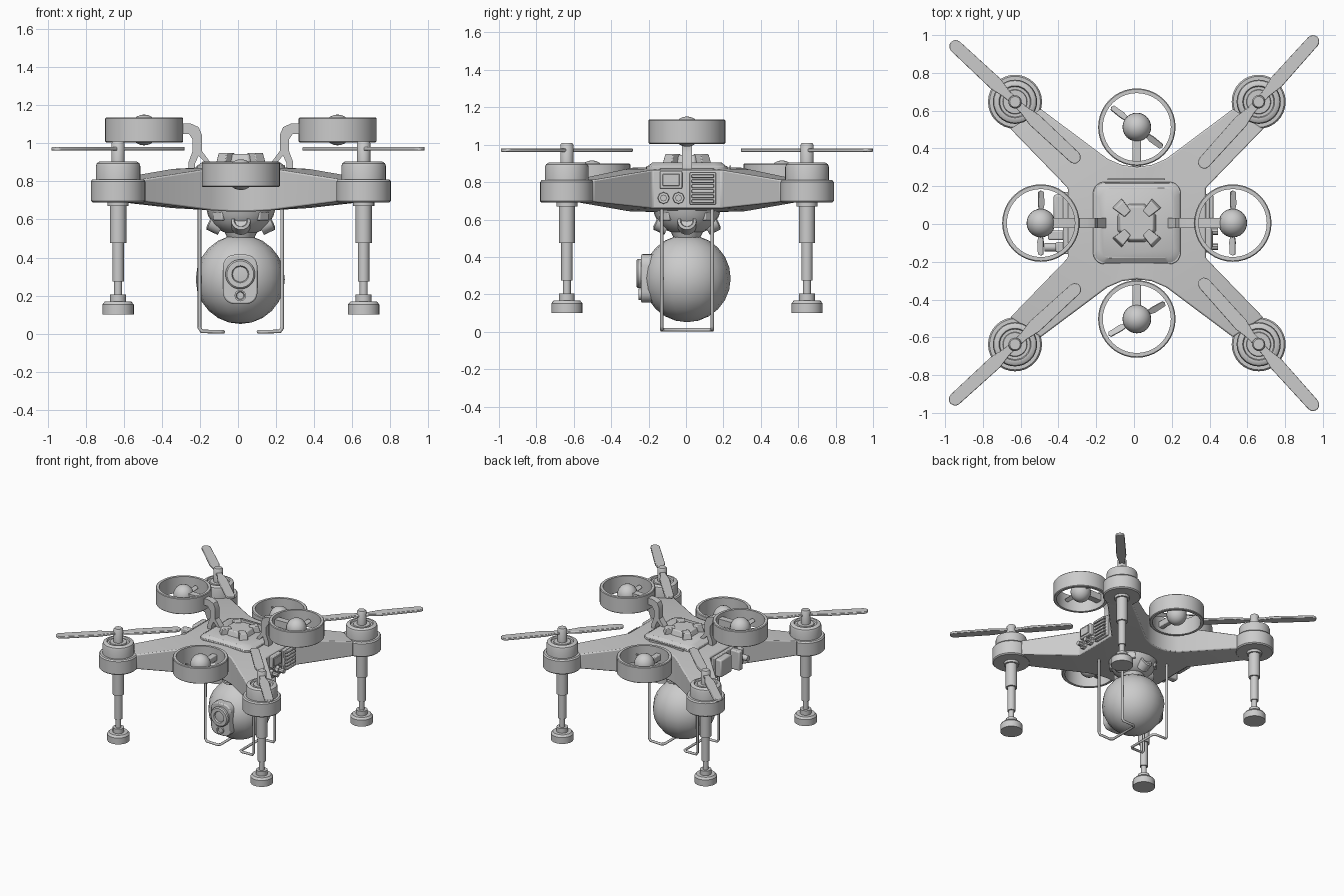
import bpy, bmesh, math
from mathutils import Matrix, Vector

if "Cube" in bpy.data.objects:
    bpy.data.objects.remove(bpy.data.objects["Cube"])

CX, CY = 0.015, 0.005          # hull axis
grey = bpy.data.materials.new("plain_grey")
grey.diffuse_color = (0.6, 0.6, 0.6, 1)
grey.use_nodes = True
grey.node_tree.nodes["Principled BSDF"].inputs["Base Color"].default_value = grey.diffuse_color


def finish(name, bm, smooth=True, mat=None, bevel=0):
    if mat:
        bm.transform(mat)
    bm.transform(Matrix.Translation((CX, CY, 0)))
    bmesh.ops.recalc_face_normals(bm, faces=bm.faces)
    me = bpy.data.meshes.new(name)
    bm.to_mesh(me)
    bm.free()
    me.materials.append(grey)
    ob = bpy.data.objects.new(name, me)
    bpy.context.collection.objects.link(ob)
    if bevel:
        m = ob.modifiers.new("bevel", 'BEVEL')
        m.width, m.segments, m.limit_method = bevel, 2, 'ANGLE'
    if smooth:
        bpy.ops.object.select_all(action='DESELECT')
        ob.select_set(True)
        bpy.context.view_layer.objects.active = ob
        bpy.ops.object.shade_smooth_by_angle(angle=math.radians(35))
    return ob


def lathe(name, prof, loc=(0, 0, 0), n=32, closed=False, rot=None):
    """Spin (radius, z) points about z."""
    bm = bmesh.new()
    vs = [bm.verts.new((r, 0, z)) for r, z in prof]
    pairs = list(zip(vs, vs[1:])) + ([(vs[-1], vs[0])] if closed else [])
    es = [bm.edges.new(p) for p in pairs]
    bmesh.ops.spin(bm, geom=vs + es, cent=(0, 0, 0), axis=(0, 0, 1),
                   angle=2 * math.pi, steps=n)
    bmesh.ops.remove_doubles(bm, verts=bm.verts, dist=1e-5)
    return finish(name, bm, mat=Matrix.Translation(loc) @ (rot or Matrix()))


def prism(name, pts, z0, z1, mat=None, scale=1, bevel=0):
    """Extrude an outline from z0 to z1, top scaled for a taper."""
    bm = bmesh.new()
    lo = [bm.verts.new((x, y, z0)) for x, y in pts]
    hi = [bm.verts.new((x * scale, y * scale, z1)) for x, y in pts]
    bm.faces.new(lo)
    bm.faces.new(hi)
    for i in range(len(pts)):
        j = (i + 1) % len(pts)
        bm.faces.new((lo[i], lo[j], hi[j], hi[i]))
    return finish(name, bm, mat=mat, bevel=bevel)


def box(name, x, y, z, bevel=0.006):
    return prism(name, [(x[0], y[0]), (x[1], y[0]), (x[1], y[1]), (x[0], y[1])],
                 z[0], z[1], bevel=bevel)


def rounded(hx, hy, r, n=5):
    pts = []
    for q, (sx, sy) in enumerate([(1, 1), (-1, 1), (-1, -1), (1, -1)]):
        for i in range(n + 1):
            a = math.radians(90 * (q + i / n))
            pts.append((sx * (hx - r) + r * math.cos(a), sy * (hy - r) + r * math.sin(a)))
    return pts


def tube(name, pts, r):
    cu = bpy.data.curves.new(name, 'CURVE')
    cu.dimensions, cu.bevel_depth, cu.bevel_resolution = '3D', r, 2
    cu.use_fill_caps = True
    sp = cu.splines.new('POLY')
    sp.points.add(len(pts) - 1)
    for p, c in zip(sp.points, pts):
        p.co = (c[0] + CX, c[1] + CY, c[2], 1)
    cu.materials.append(grey)
    bpy.context.collection.objects.link(bpy.data.objects.new(name, cu))


FRONT = Matrix.Rotation(math.pi / 2, 4, 'X')       # local z faces -y
SIDE = Matrix.Rotation(math.pi / 2, 4, 'Y')        # local z faces +x

# Hull: core with four tapering arms (x, y, bottom z, top z for one quarter)
quarter = [(0.365, 0.185, 0.66, 0.865), (0.67, 0.50, 0.695, 0.812),
           (0.51, 0.605, 0.695, 0.812), (0.155, 0.34, 0.648, 0.868),
           (0.08, 0.308, 0.643, 0.875)]
bm = bmesh.new()
quads = []
for sx, sy in [(1, 1), (-1, 1), (-1, -1), (1, -1)]:
    lo = [bm.verts.new((x * sx, y * sy, a)) for x, y, a, b in quarter]
    hi = [bm.verts.new((x * sx, y * sy, b)) for x, y, a, b in quarter]
    for ring in (lo, hi):
        bm.faces.new((ring[0], ring[1], ring[3]))
        bm.faces.new((ring[1], ring[2], ring[3]))
    for i in range(4):
        bm.faces.new((lo[i], lo[i + 1], hi[i + 1], hi[i]))
    quads.append((lo, hi))
mids = {}
for sy in (1, -1):
    mids[sy] = [bm.verts.new((0, 0.297 * sy, z)) for z in (0.642, 0.877)]
for k in (0, 1):
    q = [p[k] for p in quads]
    c = bm.verts.new((0, 0, (0.64, 0.885)[k]))
    loop = [q[0][0], q[0][3], q[0][4], mids[1][k], q[1][4], q[1][3], q[1][0],
            q[2][0], q[2][3], q[2][4], mids[-1][k], q[3][4], q[3][3], q[3][0]]
    for i in range(len(loop)):
        bm.faces.new((loop[i], loop[(i + 1) % len(loop)], c))
for a, b in ((0, 3), (1, 2)):
    (la, ha), (lb, hb) = quads[a], quads[b]
    bm.faces.new((la[0], lb[0], hb[0], ha[0]))
for k, sy in ((0, 1), (1, 1), (2, -1), (3, -1)):
    lo, hi = quads[k]
    bm.faces.new((lo[4], mids[sy][0], mids[sy][1], hi[4]))
finish("hull", bm, bevel=0.008)

# Top hatch and its clipped cap
prism("hatch_base", rounded(0.232, 0.218, 0.06), 0.86, 0.885, bevel=0.004)
prism("hatch_lid", rounded(0.225, 0.21, 0.06), 0.885, 0.905, scale=0.88)
oct_pts = [(0.112 * math.cos(a), 0.112 * math.sin(a)) for a in
           [math.radians(22.5 + 45 * i) for i in range(8)]]
prism("hatch_cap", oct_pts, 0.90, 0.945, scale=0.85, bevel=0.006)
for i in range(4):
    prism("cap_clip", [(0.075, -0.025), (0.15, -0.035), (0.15, 0.035), (0.075, 0.025)],
          0.90, 0.95, Matrix.Rotation(math.radians(45 + 90 * i), 4, 'Z'), scale=0.9, bevel=0.005)
box("rear_seam", (-0.155, 0.15), (0.228, 0.235), (0.86, 0.888), 0)

# Corner units: pod, motor, leg, propeller
pod = [(0, 0.69), (0.135, 0.69), (0.143, 0.698), (0.143, 0.80), (0.135, 0.81), (0, 0.81)]
motor = [(0, 0.80), (0.117, 0.80), (0.117, 0.88), (0.112, 0.895), (0.098, 0.904),
         (0.085, 0.904), (0.08, 0.892), (0.065, 0.892), (0.062, 0.90), (0.035, 0.90),
         (0.035, 1.0), (0.028, 1.01), (0, 1.01)]
leg = [(0, 0.70), (0.056, 0.70), (0.056, 0.67), (0.043, 0.67), (0.043, 0.475), (0.03, 0.475),
       (0.03, 0.275), (0.021, 0.275), (0.021, 0.205), (0.042, 0.205), (0.042, 0.168),
       (0.07, 0.168), (0.083, 0.152), (0.083, 0.10), (0, 0.10)]
blade = [(0, -0.022), (0.06, -0.022), (0.14, -0.037), (0.43, -0.034)]
tip = [(0.43 + 0.034 * math.cos(a), 0.034 * math.sin(a)) for a in
       [math.radians(-60 + 30 * i) for i in range(5)]]
outline = blade + tip + [(x, -y) for x, y in reversed(blade)][:-1]
outline = outline[1:] + [(-x, -y) for x, y in outline[1:]]
for sx, sy, ang in [(1, 1, 48), (-1, 1, 137), (-1, -1, 222.5), (1, -1, 312)]:
    at = (0.645 * sx, 0.642 * sy, 0)
    lathe("motor_pod", pod, at)
    lathe("motor", motor, at)
    lathe("landing_leg", leg, at, n=24)
    prism("propeller", outline, 0.962, 0.98,
          Matrix.Translation(at) @ Matrix.Rotation(math.radians(ang), 4, 'Z'), bevel=0.004)

# Ducted fans: ring, round hub, two thin blades
ring = [(0.18, -0.065), (0.2, -0.065), (0.205, -0.06), (0.205, 0.06), (0.2, 0.065), (0.18, 0.065)]
ball = [(math.sin(math.pi * i / 12), -math.cos(math.pi * i / 12)) for i in range(13)]
fan_blade = [(0.05, -0.008), (0.10, -0.02), (0.165, -0.016), (0.172, 0),
             (0.165, 0.014), (0.10, 0.016), (0.05, 0.008)]
for x, y, z, ang in [(0, 0.508, 0.835, 142), (0, -0.508, 0.835, 30),
                     (-0.508, 0, 1.07, 90), (0.508, 0, 1.07, 90)]:
    lathe("fan_duct", ring, (x, y, z), 40, closed=True)
    lathe("fan_hub", [(0.076 * r, 0.081 * h) for r, h in ball], (x, y, z), 24)
    for k in (0, 180):
        prism("fan_blade", fan_blade, -0.004, 0.004, Matrix.Translation((x, y, z)) @
              Matrix.Rotation(math.radians(ang + k), 4, 'Z') @ Matrix.Rotation(0.5, 4, 'X'))

# Fan supports
for s in (1, -1):
    box("end_fan_strut", (-0.022, 0.022), sorted((0.26 * s, 0.46 * s)), (0.80, 0.85))
    arm = [(0.46, 1.105), (0.262, 1.103), (0.222, 1.085), (0.205, 1.045), (0.205, 0.96),
           (0.157, 0.895), (0.185, 0.895), (0.222, 0.935), (0.24, 0.895), (0.24, 0.85),
           (0.275, 0.85), (0.275, 0.90), (0.253, 0.96), (0.253, 1.02), (0.273, 1.05), (0.46, 1.05)]
    prism("side_fan_bracket", [(x * s, z) for x, z in arm], -0.026, 0.026, FRONT)

# Gimbal bowl with sensor ports and tabs
lathe("gimbal_bowl", [(0, 0.65), (0.18, 0.65), (0.172, 0.62), (0.15, 0.58), (0.115, 0.545),
                      (0.085, 0.532), (0.07, 0.50), (0, 0.50)], n=24)
port = [(0, -0.05), (0.05, -0.05), (0.05, 0.015), (0.036, 0.022), (0.03, 0.012), (0, 0.012)]
for i in range(4):
    turn = Matrix.Rotation(i * math.pi / 2, 4, 'Z')
    lathe("sensor_port", port, turn @ Vector((0, -0.145, 0.585)), 20,
          rot=turn @ Matrix.Rotation(math.radians(65), 4, 'X'))
    prism("bowl_tab", [(0.09, -0.035), (0.175, -0.035), (0.175, 0.035), (0.09, 0.035)], 0.595, 0.64,
          Matrix.Rotation(math.radians(45 + 90 * i), 4, 'Z'), bevel=0.006)

# Camera ball, lens plate and lenses
lathe("camera_ball", [(0.234 * r, 0.234 * h) for r, h in ball], (-0.003, 0, 0.285), 16)
at = Matrix.Translation((-0.003, 0, 0.285)) @ FRONT
prism("lens_plate", rounded(0.09, 0.13, 0.06), 0.17, 0.245, at, bevel=0.008)
lathe("main_lens", [(0, 0.2), (0.078, 0.2), (0.078, 0.262), (0.07, 0.27), (0.045, 0.27),
                    (0.04, 0.258), (0, 0.262)], (-0.003, 0, 0.312), 28, rot=FRONT)
lathe("small_lens", [(0, 0.2), (0.03, 0.2), (0.03, 0.258), (0.022, 0.258), (0.018, 0.25), (0, 0.25)],
      (-0.003, 0, 0.20), 20, rot=FRONT)

# Guard loops around the camera
for s in (1, -1):
    side = [(0.217, 0.135, 0.66), (0.217, 0.135, 0.03), (0.205, 0.135, 0.012), (0.11, 0.135, 0.01),
            (0.092, 0.12, 0.01)]
    path = side + [(x, -y, z) for x, y, z in reversed(side)]
    tube("camera_guard", [(x * s, y, z) for x, y, z in path], 0.01)

# Right panel: screen, knobs and vent louvres
box("screen_frame", (0.35, 0.395), (-0.145, -0.025), (0.765, 0.858))
box("screen", (0.39, 0.402), (-0.13, -0.04), (0.78, 0.843), 0.003)
for y in (-0.125, -0.045):
    lathe("knob", [(0, 0), (0.032, 0), (0.03, 0.03), (0.018, 0.03), (0.018, 0.07), (0, 0.07)],
          (0.36, y, 0.715), 8, rot=SIDE)
box("vent_back", (0.35, 0.385), (0.015, 0.155), (0.68, 0.852))
for i in range(6):
    box("vent_louvre", (0.38, 0.405), (0.025, 0.145), (0.688 + 0.027 * i, 0.706 + 0.027 * i), 0.004)

# Left panel: equipment boxes and a plug
box("equipment_plate", (-0.39, -0.35), (-0.165, 0.165), (0.68, 0.85))
box("equipment_box", (-0.44, -0.37), (0.01, 0.15), (0.70, 0.84), 0.01)
box("equipment_box", (-0.47, -0.37), (-0.09, -0.04), (0.69, 0.845), 0.008)
box("equipment_box", (-0.43, -0.37), (-0.155, -0.10), (0.70, 0.83), 0.008)
lathe("plug", [(0, 0), (0.022, 0), (0.022, 0.12), (0, 0.12)], (-0.49, -0.128, 0.765), 12, rot=SIDE)
